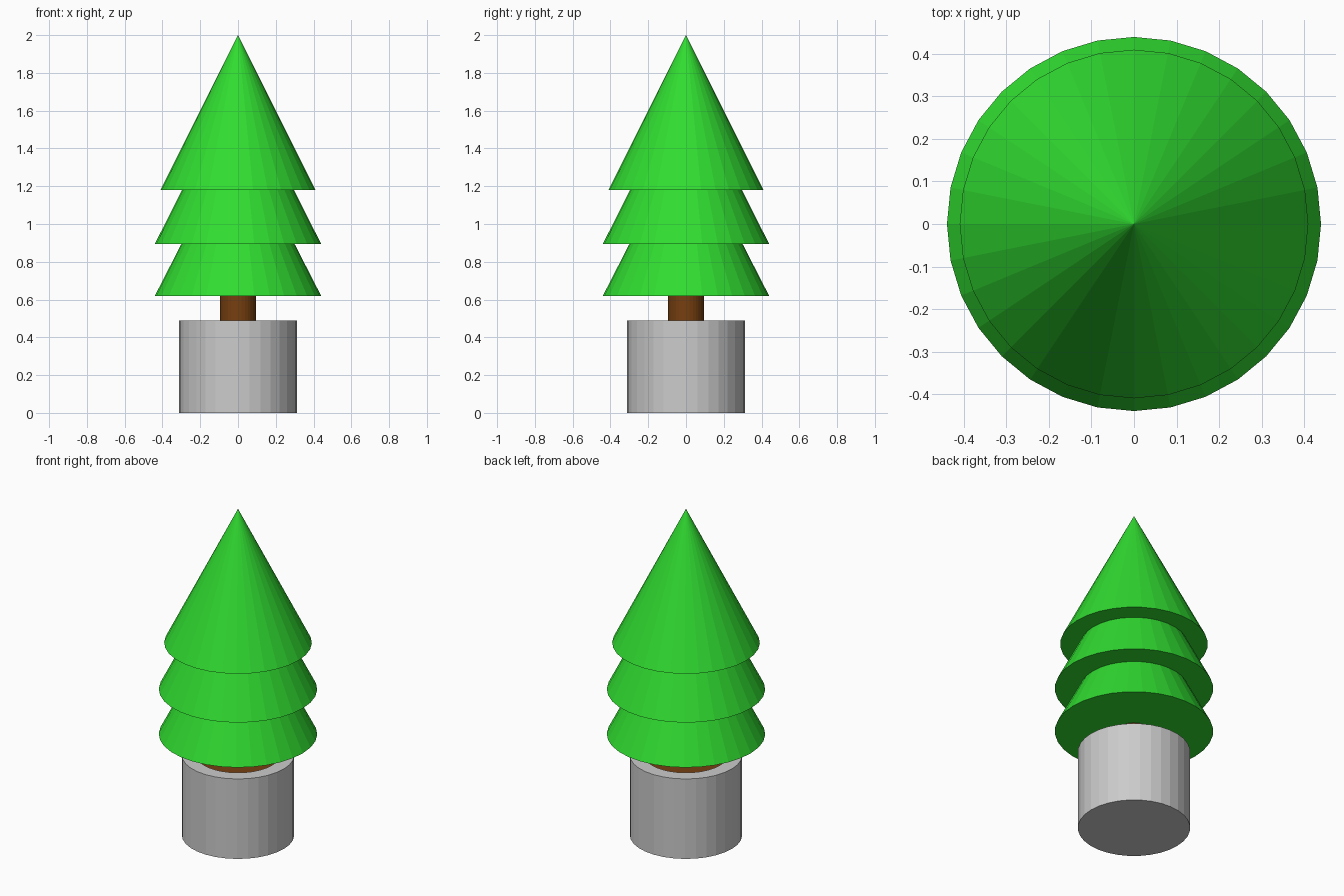
import bpy
import bmesh
import math

if "Cube" in bpy.data.objects:
    bpy.data.objects.remove(bpy.data.objects["Cube"])

SIDES = 32


def material(name, color):
    mat = bpy.data.materials.new(name)
    mat.diffuse_color = (*color, 1)
    mat.use_nodes = True
    mat.node_tree.nodes["Principled BSDF"].inputs["Base Color"].default_value = mat.diffuse_color
    return mat


def lathe(name, profile, mat=None):
    """Revolve (radius, z) points; radius 0 becomes a single pole vertex."""
    bm = bmesh.new()
    rings = []
    for r, z in profile:
        count = SIDES if r else 1
        rings.append([bm.verts.new((r * math.cos(2 * math.pi * i / SIDES),
                                    r * math.sin(2 * math.pi * i / SIDES), z))
                      for i in range(count)])
    for a, b in zip(rings, rings[1:]):
        for i in range(SIDES):
            j = (i + 1) % SIDES
            corners = (a[i % len(a)], a[j % len(a)], b[j % len(b)], b[i % len(b)])
            bm.faces.new(list(dict.fromkeys(corners)))
    # Cap open ends
    for ring in (rings[0], rings[-1]):
        if len(ring) > 1:
            bm.faces.new(ring)
    bmesh.ops.recalc_face_normals(bm, faces=bm.faces)
    mesh = bpy.data.meshes.new(name)
    bm.to_mesh(mesh)
    bm.free()
    obj = bpy.data.objects.new(name, mesh)
    bpy.context.collection.objects.link(obj)
    if mat:
        mesh.materials.append(mat)
    return obj


green = material("foliage_green", (0.03, 0.72, 0.03))
brown = material("bark_brown", (0.18, 0.05, 0.005))

# Pot with a shallow recess for the soil
lathe("pot", [(0.312, 0), (0.312, 0.49), (0.23, 0.49), (0.23, 0.47)])
lathe("soil", [(0.23, 0.471), (0.23, 0.48)], brown)

# Trunk
lathe("trunk", [(0.095, 0.475), (0.095, 0.7)], brown)

# Three stacked foliage cones: base radius, base z, tip z
tiers = [(0.44, 0.62, 1.48), (0.44, 0.895, 1.765), (0.41, 1.18, 2.0)]
for name, (r, base, tip) in zip(("lower", "middle", "upper"), tiers):
    lathe(name + "_foliage", [(r, base), (0, tip)], green)
